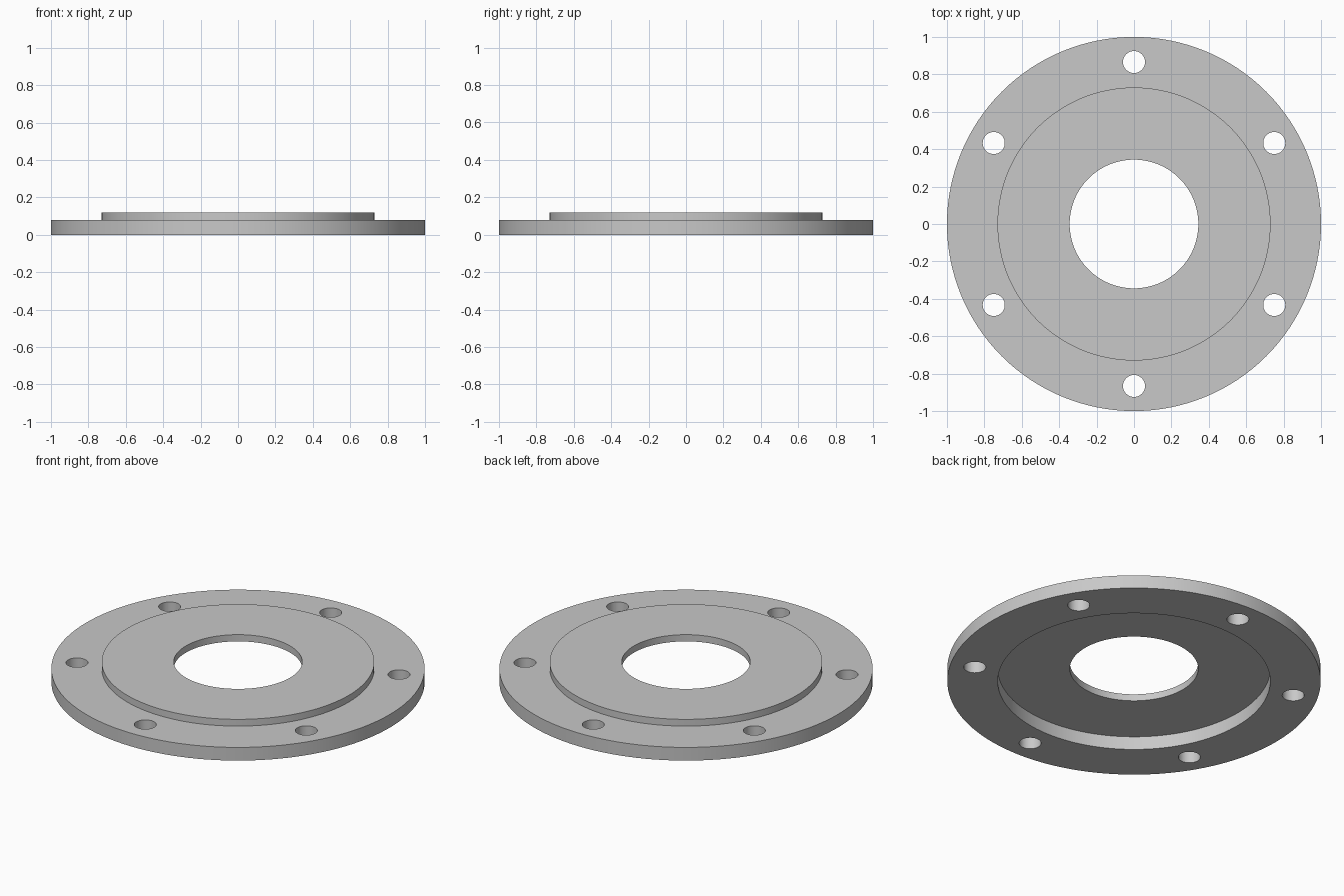
import bpy, bmesh
from math import cos, sin, pi, radians

cube = bpy.data.objects.get("Cube")
if cube:
    bpy.data.objects.remove(cube, do_unlink=True)

SEGMENTS = 128
BASE_TOP, TOTAL_TOP = 0.078, 0.118
OUTER, STEP, BORE = 1.0, 0.73, 0.344
BOLT_CIRCLE, BOLT_RADIUS, BOLT_COUNT = 0.866, 0.059, 6

steel = bpy.data.materials.new("plain_grey")
steel.use_nodes = True
grey = (0.58, 0.58, 0.58, 1)
steel.diffuse_color = grey
steel.node_tree.nodes["Principled BSDF"].inputs["Base Color"].default_value = grey


def add_object(name, bm):
    bmesh.ops.recalc_face_normals(bm, faces=bm.faces[:])
    mesh = bpy.data.meshes.new(name)
    bm.to_mesh(mesh)
    bm.free()
    mesh.materials.append(steel)
    obj = bpy.data.objects.new(name, mesh)
    bpy.context.collection.objects.link(obj)
    return obj


def washer(name, inner, outer, bottom, top):
    """Flat ring made by sweeping a rectangular section round z."""
    bm = bmesh.new()
    section = [(inner, bottom), (outer, bottom), (outer, top), (inner, top)]
    rows = []
    for i in range(SEGMENTS):
        a = 2 * pi * i / SEGMENTS
        rows.append([bm.verts.new((r * cos(a), r * sin(a), z)) for r, z in section])
    for i, row in enumerate(rows):
        following = rows[(i + 1) % SEGMENTS]
        for k in range(4):
            n = (k + 1) % 4
            bm.faces.new((row[k], following[k], following[n], row[n]))
    return add_object(name, bm)


def make_active(obj):
    bpy.ops.object.select_all(action='DESELECT')
    obj.select_set(True)
    bpy.context.view_layer.objects.active = obj


# Outer flange, and the raised centre plate that leaves a recess below
flange = washer("outer_flange", STEP, OUTER, 0, BASE_TOP)
plate = washer("raised_centre_plate", BORE, STEP, BASE_TOP, TOTAL_TOP)

# Bolt hole cutters
bm = bmesh.new()
for i in range(BOLT_COUNT):
    a = pi / 2 + 2 * pi * i / BOLT_COUNT
    made = bmesh.ops.create_cone(bm, cap_ends=True, segments=40, radius1=BOLT_RADIUS,
                                 radius2=BOLT_RADIUS, depth=0.4)
    bmesh.ops.translate(bm, verts=made["verts"],
                        vec=(BOLT_CIRCLE * cos(a), BOLT_CIRCLE * sin(a), 0))
cutter = add_object("bolt_hole_cutter", bm)
cutter.hide_render = True

# Drill the flange
holes = flange.modifiers.new("bolt_holes", 'BOOLEAN')
holes.operation = 'DIFFERENCE'
holes.solver = 'EXACT'
holes.object = cutter
make_active(flange)
bpy.ops.object.modifier_apply(modifier=holes.name)
bpy.data.objects.remove(cutter, do_unlink=True)

# Smooth round walls, crisp rims
for part in (flange, plate):
    make_active(part)
    bpy.ops.object.shade_smooth_by_angle(angle=radians(30))
